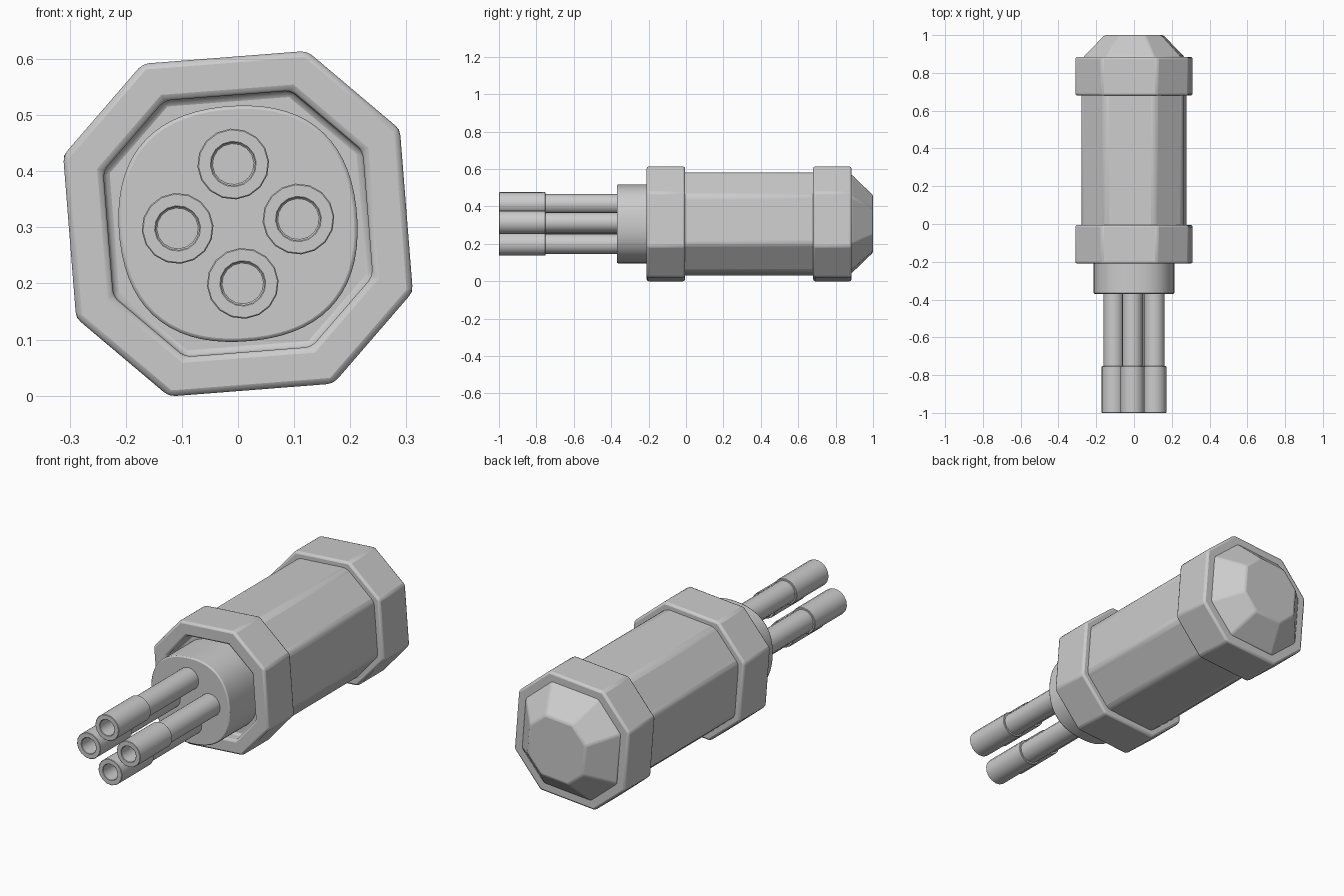
import bpy, bmesh, math

if "Cube" in bpy.data.objects:
    bpy.data.objects.remove(bpy.data.objects["Cube"])

CZ = 0.3065              # height of the long axis
TILT = math.radians(4.5)  # whole model is rolled slightly about its axis
ZS = 0.988


def roll(u, v):
    return (u * math.cos(TILT) - v * math.sin(TILT),
            (u * math.sin(TILT) + v * math.cos(TILT)) * ZS)


def chaikin(pts):
    out = []
    for (ax, ay), (bx, by) in zip(pts, pts[1:] + pts[:1]):
        out += [(ax * .75 + bx * .25, ay * .75 + by * .25),
                (ax * .25 + bx * .75, ay * .25 + by * .75)]
    return out


def loft(name, profile, sections, bevel=0.0, segs=2, centre=(0, 0)):
    """Skin a closed solid through (y, scale) copies of a profile."""
    bm = bmesh.new()
    rings = []
    for y, s in sections:
        ring = []
        for u, v in profile:
            x, z = roll(u * s + centre[0], v * s + centre[1])
            ring.append(bm.verts.new((x, y, CZ + z)))
        rings.append(ring)
    n = len(profile)
    for a, b in zip(rings, rings[1:]):
        for i in range(n):
            j = (i + 1) % n
            bm.faces.new((a[i], a[j], b[j], b[i]))
    bm.faces.new(rings[0])
    bm.faces.new(rings[-1])
    bmesh.ops.recalc_face_normals(bm, faces=bm.faces)
    me = bpy.data.meshes.new(name)
    bm.to_mesh(me)
    bm.free()
    ob = bpy.data.objects.new(name, me)
    bpy.context.collection.objects.link(ob)
    bpy.ops.object.select_all(action='DESELECT')
    ob.select_set(True)
    bpy.context.view_layer.objects.active = ob
    if bevel:
        m = ob.modifiers.new("bevel", 'BEVEL')
        m.width = bevel
        m.segments = segs
        m.limit_method = 'ANGLE'
        m.angle_limit = math.radians(30)
    bpy.ops.object.shade_smooth_by_angle(angle=math.radians(30))
    return ob


# Profiles: chamfered square, its rounded version, and a circle
A, H = 0.301, 0.147
octagon = [(A, -H), (A, H), (H, A), (-H, A), (-A, H), (-A, -H), (-H, -A), (H, -A)]
rounded = chaikin(chaikin(chaikin(octagon)))
circle = [(math.cos(i * math.pi / 8), math.sin(i * math.pi / 8)) for i in range(16)]

# Main body and its two collars
loft("body", octagon, [(-0.06, .9), (0.72, .9)], 0.02, 3)
loft("front_collar", octagon,
     [(-0.15, .77), (-0.21, .77), (-0.21, 1), (-0.005, 1)], 0.011)
loft("rear_collar", octagon, [(0.68, 1), (0.885, 1)], 0.011)

# Faceted end cap
loft("end_cap", octagon, [(0.80, .86), (0.885, .86), (1.0, .5)], 0.008)

# Rounded plug that carries the pins
loft("plug", rounded, [(-0.37, .706), (-0.13, .706)], 0.006)

# Four pins with hollow sleeves
for k in range(4):
    a = k * math.pi / 2
    c = (0.108 * math.cos(a), 0.108 * math.sin(a))
    loft(f"pin_{k + 1}", circle, [(-0.80, .055), (-0.34, .055)], centre=c)
    loft(f"pin_sleeve_{k + 1}", circle,
         [(-0.90, .039), (-1.0, .039), (-1.0, .064), (-0.752, .064)], 0.002, 1, c)
